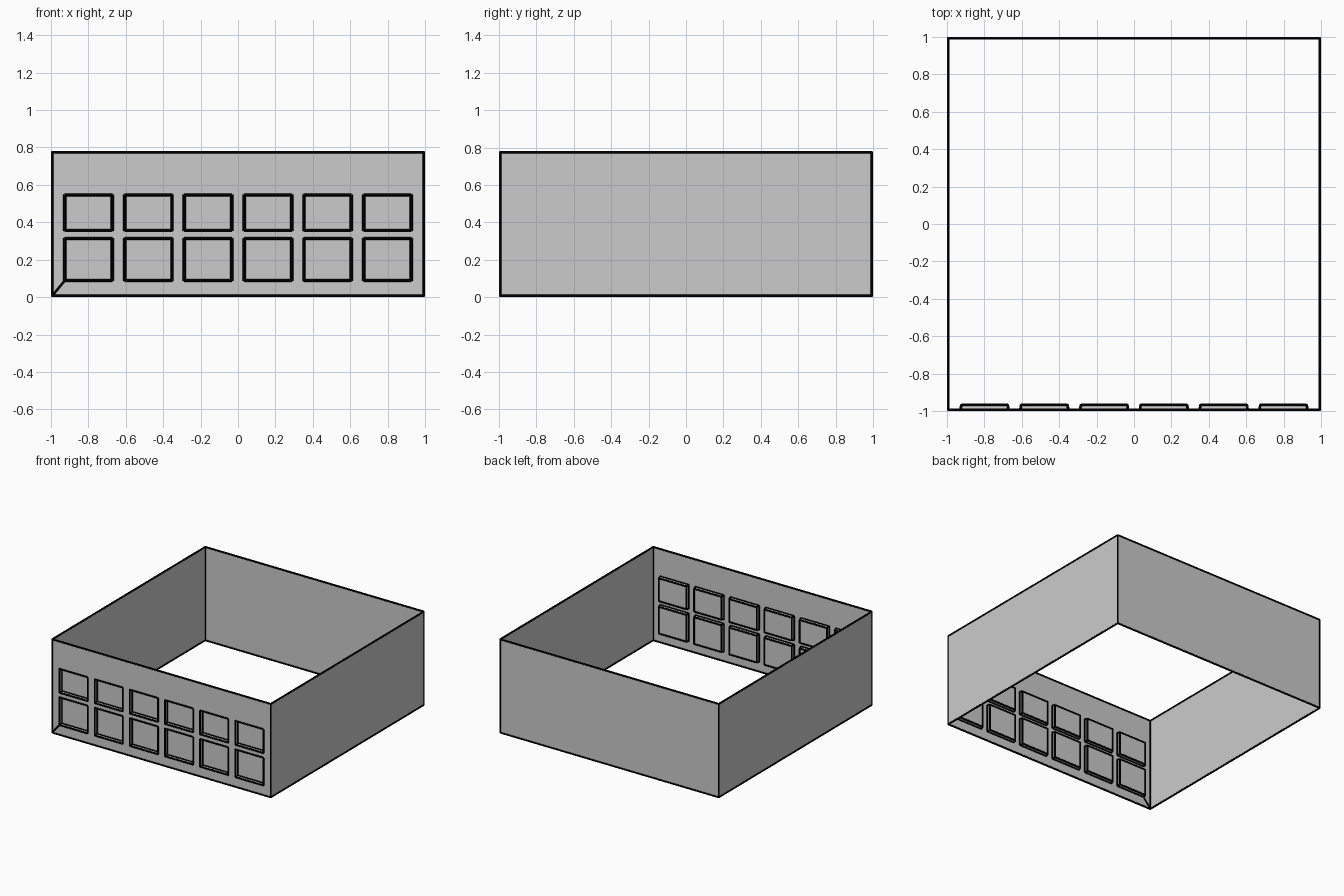
import bpy, bmesh

if "Cube" in bpy.data.objects:
    bpy.data.objects.remove(bpy.data.objects["Cube"])

W, Z0, Z1 = 0.993, 0.007, 0.774     # half width, bottom and top of the walls
R = 0.007                           # radius of the dark outline tubes
PITCH, WIN_W = 0.3195, 0.257        # window spacing and width
ROWS = [(0.087, 0.315), (0.353, 0.549)]
DEPTH, TAPER = 0.026, 0.006         # window recess


def material(name, value):
    mat = bpy.data.materials.new(name)
    mat.diffuse_color = (value, value, value, 1)
    mat.use_nodes = True
    mat.node_tree.nodes["Principled BSDF"].inputs["Base Color"].default_value = mat.diffuse_color
    return mat


grey, black = material("wall_grey", 0.57), material("outline_black", 0.0)


def finish(bm, name):
    mesh = bpy.data.meshes.new(name)
    bm.to_mesh(mesh)
    bm.free()
    mesh.materials.append(grey)
    obj = bpy.data.objects.new(name, mesh)
    bpy.context.collection.objects.link(obj)


def outline(lines, name):
    """Thin tubes along a list of edges."""
    curve = bpy.data.curves.new(name, "CURVE")
    curve.dimensions = "3D"
    curve.bevel_depth, curve.bevel_resolution, curve.use_fill_caps = R, 1, True
    for line in lines:
        spline = curve.splines.new("POLY")
        spline.points.add(len(line) - 1)
        for point, co in zip(spline.points, line):
            point.co = (*co, 1)
    curve.materials.append(black)
    bpy.context.collection.objects.link(bpy.data.objects.new(name, curve))


# Front wall: a grid of panels whose window cells are pushed inward
cols = [((i - 2.5) * PITCH - WIN_W / 2, (i - 2.5) * PITCH + WIN_W / 2) for i in range(6)]
xs = [-W] + [x for c in cols for x in c] + [W]
zs = [Z0] + [z for r in ROWS for z in r] + [Z1]
bm = bmesh.new()
grid = [[bm.verts.new((x, -W, z)) for x in xs] for z in zs]
windows = []
for j in range(len(zs) - 1):
    for i in range(len(xs) - 1):
        f = bm.faces.new((grid[j][i], grid[j][i + 1], grid[j + 1][i + 1], grid[j + 1][i]))
        if i % 2 and j % 2:
            windows.append(f)
bm.normal_update()
sides = bmesh.ops.inset_individual(bm, faces=windows, thickness=TAPER, depth=-DEPTH)["faces"]

# Outlines of the window recesses, plus the seam in the lower left corner
recess_edges = {e for f in sides for e in f.edges}
lines = [[v.co.copy() for v in e.verts] for e in recess_edges]
lines.append([(-W, -W, Z0), (xs[1], -W, zs[1])])
outline(lines, "window_outlines")
finish(bm, "front_wall_with_windows")

# Plain side and back walls, counter-clockwise so that they face outward
corners = [(W, -W), (W, W), (-W, W), (-W, -W)]
bm = bmesh.new()
low = [bm.verts.new((x, y, Z0)) for x, y in corners]
high = [bm.verts.new((x, y, Z1)) for x, y in corners]
for i in range(3):
    bm.faces.new((low[i], low[i + 1], high[i + 1], high[i]))
finish(bm, "side_and_back_walls")

# Outlines of the whole box
lines = []
for i, (x, y) in enumerate(corners):
    nx, ny = corners[(i + 1) % 4]
    lines += [[(x, y, z), (nx, ny, z)] for z in (Z0, Z1)]
    lines.append([(x, y, Z0), (x, y, Z1)])
outline(lines, "wall_outlines")
